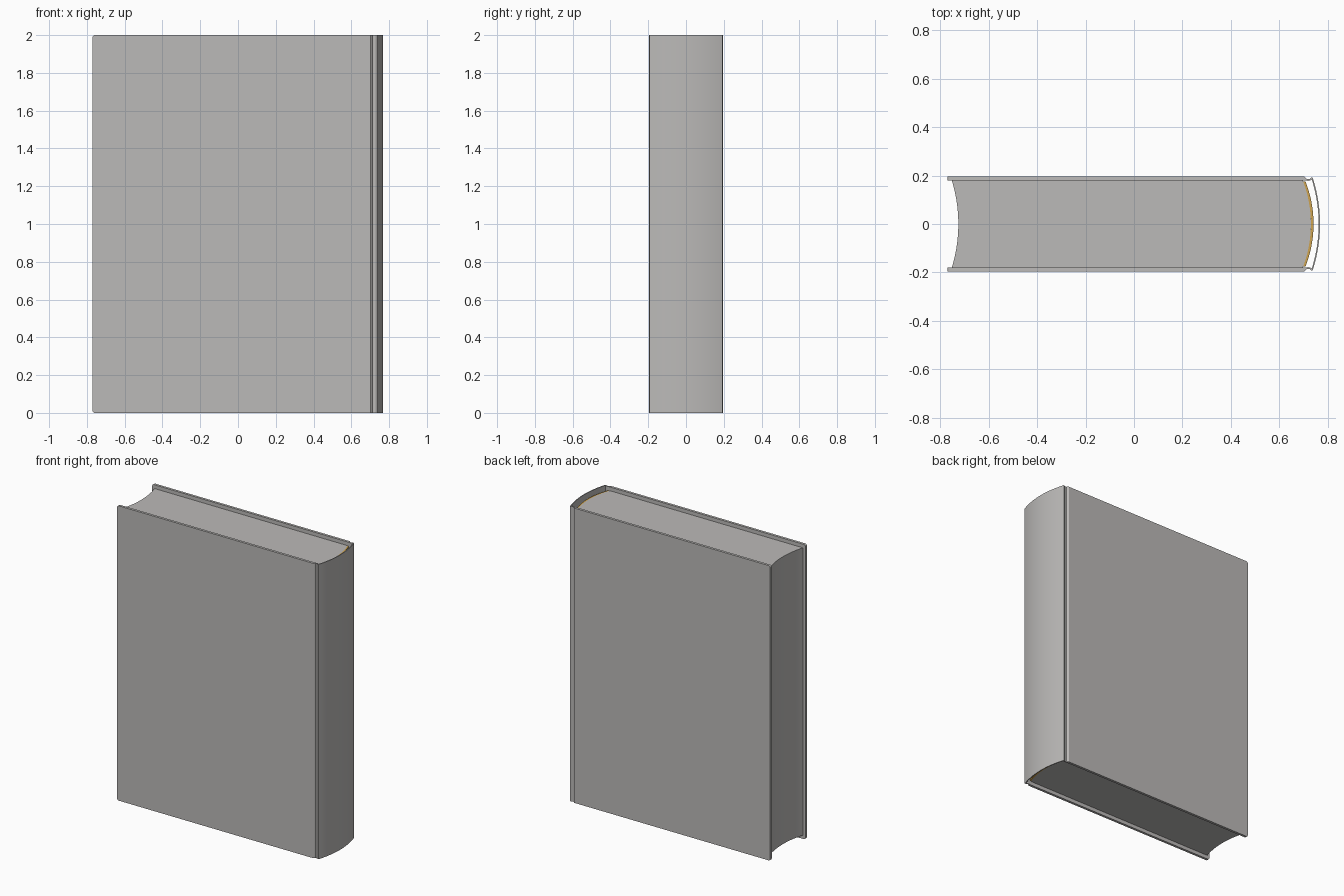
import bpy, bmesh, math

if "Cube" in bpy.data.objects:
    bpy.data.objects.remove(bpy.data.objects["Cube"])

def material(name, rgb):
    m = bpy.data.materials.new(name)
    m.diffuse_color = (*rgb, 1)
    m.use_nodes = True
    m.node_tree.nodes["Principled BSDF"].inputs["Base Color"].default_value = m.diffuse_color
    return m

grey = material("grey cloth and paper", (0.5, 0.49, 0.48))
tan = material("tan lining", (0.62, 0.37, 0.08))

def arc(x_edge, x_mid, half, n=24):
    """Circular arc from y=+half to y=-half, passing x_mid at y=0."""
    s = x_mid - x_edge
    r = (half * half + s * s) / (2 * s)
    a = math.asin(half / r)
    angles = [a * (1 - 2 * i / n) for i in range(n + 1)]
    return [(x_mid - r + r * math.cos(t), r * math.sin(t)) for t in angles]

def extrude(name, outline, z0, z1, mat, corner=0):
    bm = bmesh.new()
    face = bm.faces.new([bm.verts.new((x, y, z0)) for x, y in outline])
    new = bmesh.ops.extrude_face_region(bm, geom=[face])["geom"]
    for v in new:
        if isinstance(v, bmesh.types.BMVert):
            v.co.z = z1
    bmesh.ops.recalc_face_normals(bm, faces=bm.faces)
    if corner:  # round the board corners at the fore edge
        x_min = min(x for x, y in outline)
        edges = [e for e in bm.edges
                 if all(abs(v.co.x - x_min) < 1e-4 for v in e.verts)
                 and abs(e.verts[0].co.z - e.verts[1].co.z) < 1e-4]
        bmesh.ops.bevel(bm, geom=edges, offset=corner, segments=4,
                        profile=0.5, affect='EDGES')
    bmesh.ops.triangulate(bm, faces=[f for f in bm.faces if len(f.verts) > 4])
    me = bpy.data.meshes.new(name)
    bm.to_mesh(me)
    bm.free()
    me.materials.append(mat)
    ob = bpy.data.objects.new(name, me)
    bpy.context.collection.objects.link(ob)
    bpy.ops.object.select_all(action='DESELECT')
    bpy.context.view_layer.objects.active = ob
    ob.select_set(True)
    bpy.ops.object.shade_smooth_by_angle(angle=math.radians(30))
    return ob

def mirrored(points):
    return [(x, -y) for x, y in reversed(points)]

# Hard cover: two boards, hinge grooves and a hollow curved spine
outer = [(-0.77, 0.197), (0.701, 0.197), (0.706, 0.194), (0.711, 0.187),
         (0.718, 0.185), (0.725, 0.186), (0.731, 0.191)]
inner = [(-0.77, 0.180), (0.70, 0.180), (0.708, 0.180), (0.718, 0.178),
         (0.728, 0.180)]
outer_path = outer + arc(0.737, 0.768, 0.192) + mirrored(outer)
inner_path = inner + arc(0.734, 0.762, 0.183) + mirrored(inner)
extrude("hard_cover", outer_path + inner_path[::-1], 0, 2, grey, 0.012)

# Page block: hollow fore edge, rounded back
pages = arc(0.697, 0.730, 0.1795) + arc(-0.752, -0.725, 0.1795)[::-1]
extrude("page_block", pages, 0.025, 1.975, grey)

# Lining strip glued to the rounded back of the pages
lining = arc(0.708, 0.741, 0.175) + arc(0.698, 0.7301, 0.175)[::-1]
extrude("spine_lining", lining, 0.025, 1.975, tan)
